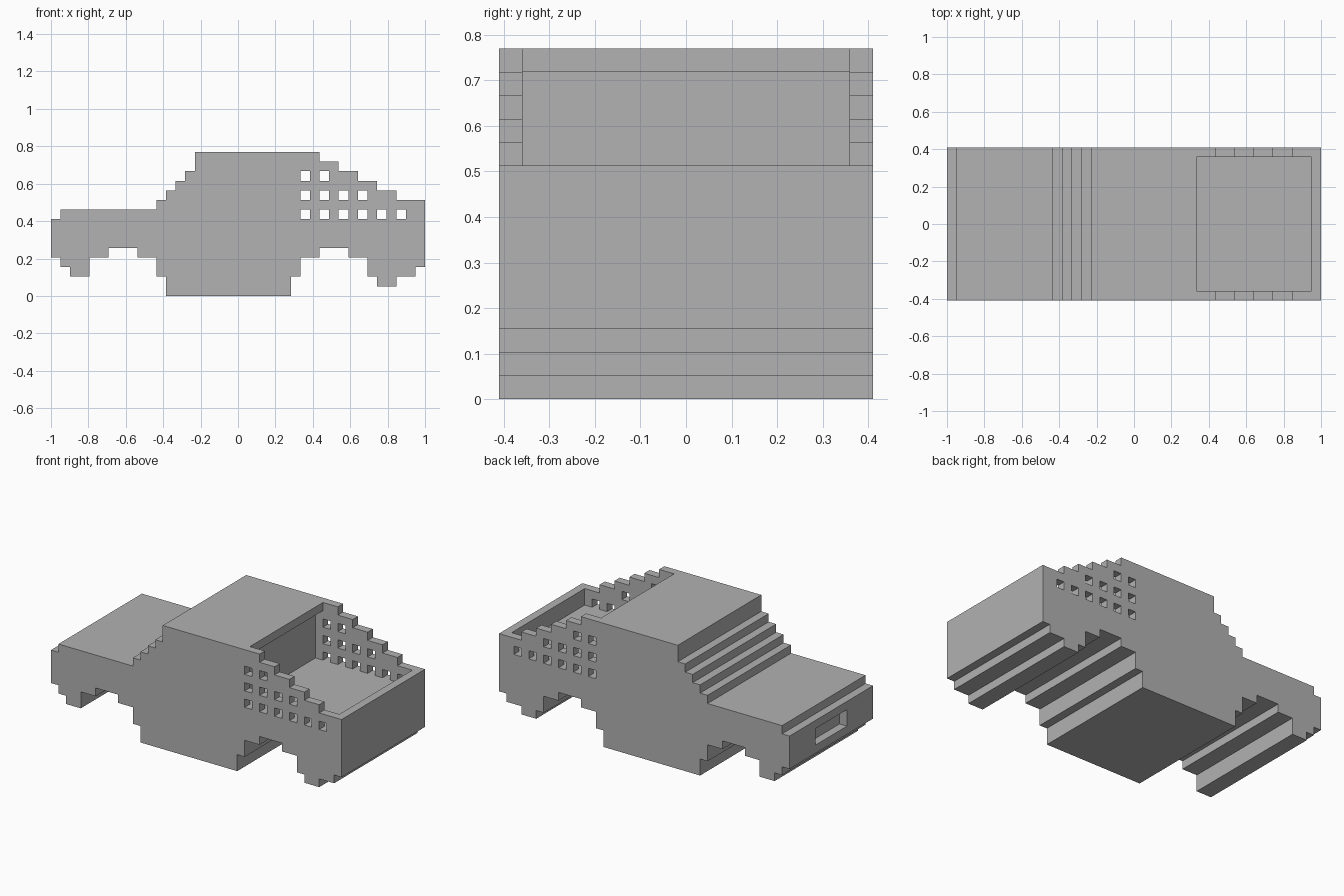
import bpy
import bmesh
from mathutils import Vector

cube = bpy.data.objects.get("Cube")
if cube:
    bpy.data.objects.remove(cube, do_unlink=True)

U = 2 / 39  # size of one block; outlines are given in blocks

paint = bpy.data.materials.new("grey_paint")
paint.use_nodes = True
grey = (0.445, 0.445, 0.445, 1)
paint.diffuse_color = grey
paint.node_tree.nodes["Principled BSDF"].inputs["Base Color"].default_value = grey


def prism(bm, outline, half_width):
    """Extrude a side outline (x, z in blocks) across the width."""
    verts = [bm.verts.new(((x - 19.5) * U, -half_width * U, z * U)) for x, z in outline]
    face = bm.faces.new(verts)
    grown = bmesh.ops.extrude_face_region(bm, geom=[face])["geom"]
    moved = [v for v in grown if isinstance(v, bmesh.types.BMVert)]
    bmesh.ops.translate(bm, verts=moved, vec=Vector((0, 2 * half_width * U, 0)))


def rect(x0, x1, z0, z1):
    return [(x0, z0), (x1, z0), (x1, z1), (x0, z1)]


def make(name, outlines, half_width):
    bm = bmesh.new()
    for outline in outlines:
        prism(bm, outline, half_width)
    bmesh.ops.recalc_face_normals(bm, faces=bm.faces)
    mesh = bpy.data.meshes.new(name)
    bm.to_mesh(mesh)
    bm.free()
    mesh.materials.append(paint)
    obj = bpy.data.objects.new(name, mesh)
    bpy.context.collection.objects.link(obj)
    return obj


def stairs(start, runs):
    """Stepped line: each run goes along x to a column, then along z to a level."""
    points, z = [start], start[1]
    for x, level in runs:
        points.append((x, z))
        if level != z:
            points.append((x, level))
        z = level
    return points


# Body outline: over hood, windshield, roof and bed, then back under the wheels
top = [(1, 9), (11, 10), (12, 11), (13, 12), (14, 13), (15, 15),
       (28, 14), (30, 13), (32, 12), (34, 11), (36, 10), (39, 3)]
under = [(38, 2), (36, 1), (34, 2), (33, 4), (31, 5), (28, 4), (26, 2), (25, 0),
         (12, 2), (11, 4), (9, 5), (6, 4), (4, 2), (2, 3), (1, 4)]
body = make("truck_body", [stairs((0, 8), top + under) + [(0, 4)]], 8)

# Open bed, running one block in under the roof edge
bed = make("bed_cutter", [[(25, 8), (38, 8), (38, 16), (26, 16), (26, 14), (25, 14)]], 7)

# Rows of square side openings, shorter towards the top
holes = [rect(x, x + 1, z, z + 1)
         for z, count in ((8, 6), (10, 4), (12, 2))
         for x in range(26, 26 + 2 * count, 2)]
openings = make("side_opening_cutter", holes, 9)

# Recessed grille in the nose
grille = make("grille_cutter", [rect(-1, 1, 5, 7)], 3)

cutters = [bed, openings, grille]
for cutter in cutters:
    cutter.hide_render = True
    mod = body.modifiers.new(cutter.name, "BOOLEAN")
    mod.operation = "DIFFERENCE"
    mod.solver = "EXACT"
    mod.object = cutter

# Bake the cuts and drop the cutters
bpy.context.view_layer.update()
graph = bpy.context.evaluated_depsgraph_get()
result = bpy.data.meshes.new_from_object(body.evaluated_get(graph))
body.modifiers.clear()
body.data = result
for cutter in cutters:
    bpy.data.objects.remove(cutter, do_unlink=True)
